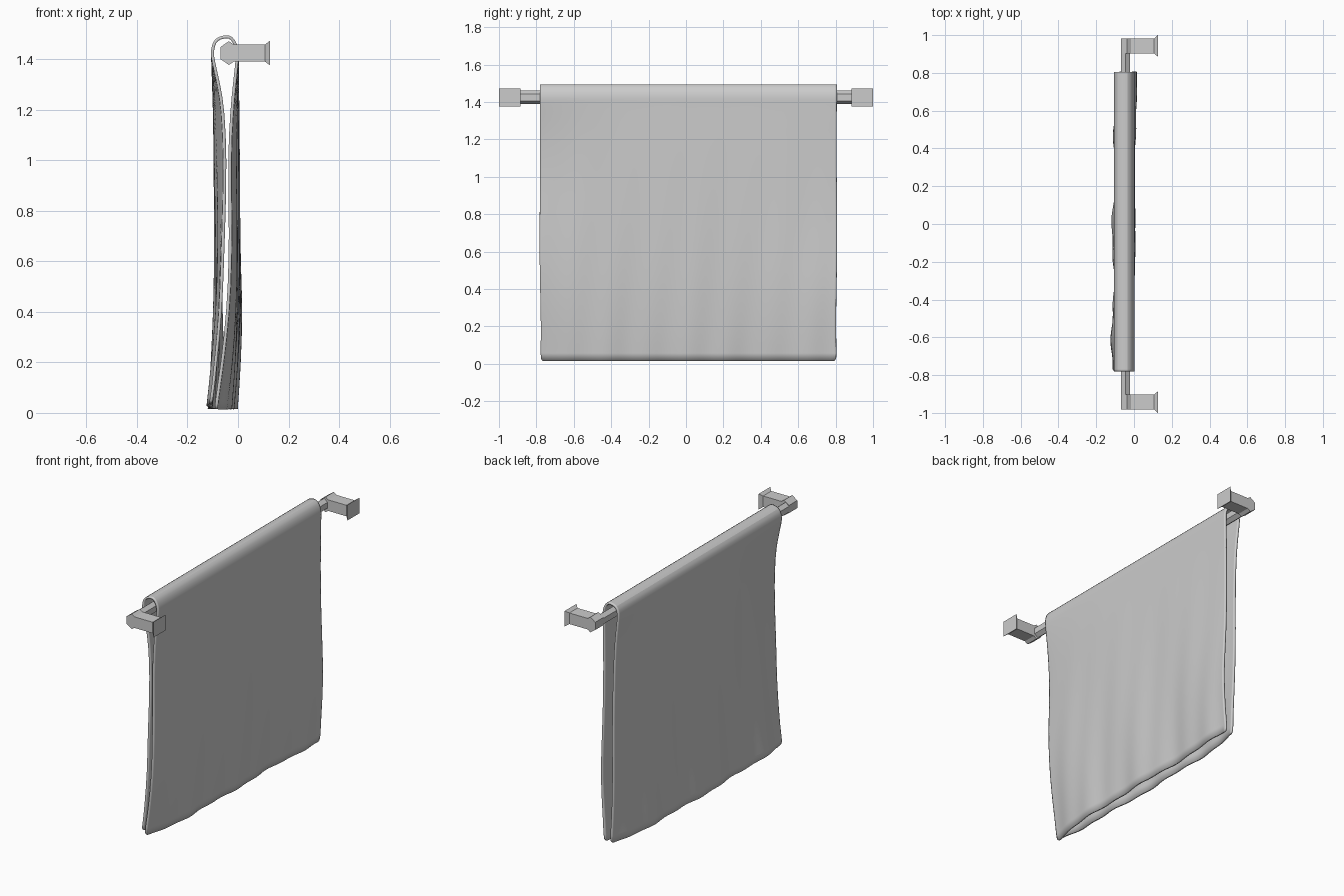
import bpy, bmesh, math

if "Cube" in bpy.data.objects:
    bpy.data.objects.remove(bpy.data.objects["Cube"])

BAR_Z = 1.424


def make_object(name, verts, faces, smooth=False):
    me = bpy.data.meshes.new(name)
    me.from_pydata(verts, [], faces)
    bm = bmesh.new()
    bm.from_mesh(me)
    bmesh.ops.recalc_face_normals(bm, faces=bm.faces)
    bm.to_mesh(me)
    bm.free()
    for p in me.polygons:
        p.use_smooth = smooth
    ob = bpy.data.objects.new(name, me)
    bpy.context.collection.objects.link(ob)
    return ob


def loft(name, rings):
    """Join equal-sized rings of points and cap both ends."""
    n = len(rings[0])
    verts = [p for r in rings for p in r]
    faces = [(k * n + i, k * n + (i + 1) % n, (k + 1) * n + (i + 1) % n, (k + 1) * n + i)
             for k in range(len(rings) - 1) for i in range(n)]
    faces += [tuple(range(n)), tuple(range(len(verts) - n, len(verts)))]
    return make_object(name, verts, faces)


def hex_ring(y, cx, rx, rz):
    return [(cx + rx * math.sin(a * math.pi / 3) / math.sin(math.pi / 3), y,
             BAR_Z + rz * math.cos(a * math.pi / 3)) for a in range(6)]


def rect_ring(x, cy, hy, hz):
    return [(x, cy - hy, BAR_Z - hz), (x, cy + hy, BAR_Z - hz),
            (x, cy + hy, BAR_Z + hz), (x, cy - hy, BAR_Z + hz)]


# Hexagonal rail
loft("towel_rail", [hex_ring(y, -0.046, 0.024, 0.036) for y in (-0.95, 0.95)])

# Elbows and wall arms with flared mounting ends
for side, label in ((-1, "front"), (1, "back")):
    cy = side * 0.943
    loft(label + "_elbow", [hex_ring(cy - 0.04, -0.036, 0.034, 0.047),
                            hex_ring(cy + 0.04, -0.036, 0.034, 0.047)])
    loft(label + "_wall_arm", [rect_ring(-0.03, cy, 0.04, 0.034), rect_ring(0.107, cy, 0.04, 0.034),
                               rect_ring(0.126, cy, 0.057, 0.048)])

# Towel: sheet offsets at each height for the front edge, middle and back edge
HEIGHTS = [1.40, 1.30, 1.20, 1.00, 0.80, 0.60, 0.40, 0.20, 0.10, 0.015]
LEFT = {"front": [-.100, -.076, -.058, -.049, -.052, -.058, -.065, -.088, -.100, -.112],
        "mid":   [-.100, -.097, -.093, -.090, -.087, -.084, -.086, -.096, -.102, -.105],
        "back":  [-.100, -.088, -.078, -.070, -.068, -.070, -.072, -.068, -.064, -.062]}
RIGHT = {"front": [-.003, -.014, -.025, -.036, -.031, -.030, -.036, -.055, -.068, -.078],
         "mid":   [-.003, -.002, -.001, .000, .000, -.001, -.004, -.014, -.022, -.030],
         "back":  [-.003, -.004, -.006, -.006, -.002, .008, .020, .010, .002, -.005]}
OVER = [(-.102, 1.425), (-.098, 1.455), (-.085, 1.479), (-.060, 1.487), (-.034, 1.491),
        (-.016, 1.472), (-.005, 1.445), (-.002, 1.42)]


def sheet_point(table, k, t, sign):
    wf, wb = max(0, -t) ** 3, max(0, t) ** 3
    z = HEIGHTS[k]
    x = table["mid"][k] * (1 - wf - wb) + table["front"][k] * wf + table["back"][k] * wb
    drop = (1.4 - z) / 1.4
    # soft hanging folds, stronger toward the hem
    x += drop ** 1.5 * (0.007 * math.sin(9 * t + sign + 2 * z)
                        + 0.004 * math.sin(23 * t + 2 * sign - 3 * z))
    if k == len(HEIGHTS) - 1 and sign < 0:
        z += 0.025 * wf
    y = 0.013 + 0.793 * t + 0.006 * drop * t * math.sin(7 * z + 3 * t)
    return (x, y, z)


COLS = 72
rows = []
for k in reversed(range(len(HEIGHTS))):
    rows.append([sheet_point(LEFT, k, 2 * c / COLS - 1, -1) for c in range(COLS + 1)])
for x, z in OVER:
    rows.append([(x, 0.013 + 0.793 * (2 * c / COLS - 1), z) for c in range(COLS + 1)])
for k in range(len(HEIGHTS)):
    rows.append([sheet_point(RIGHT, k, 2 * c / COLS - 1, 1) for c in range(COLS + 1)])
w = COLS + 1
towel = make_object("towel", [p for r in rows for p in r],
                    [(r * w + c, r * w + c + 1, (r + 1) * w + c + 1, (r + 1) * w + c)
                     for r in range(len(rows) - 1) for c in range(COLS)], smooth=True)
sub = towel.modifiers.new("soft_cloth", "SUBSURF")
sub.levels = sub.render_levels = 1
thick = towel.modifiers.new("cloth_thickness", "SOLIDIFY")
thick.thickness = 0.012
thick.offset = 0
bpy.ops.object.select_all(action="DESELECT")
towel.select_set(True)
bpy.context.view_layer.objects.active = towel
bpy.ops.object.shade_smooth_by_angle(angle=math.radians(40))
